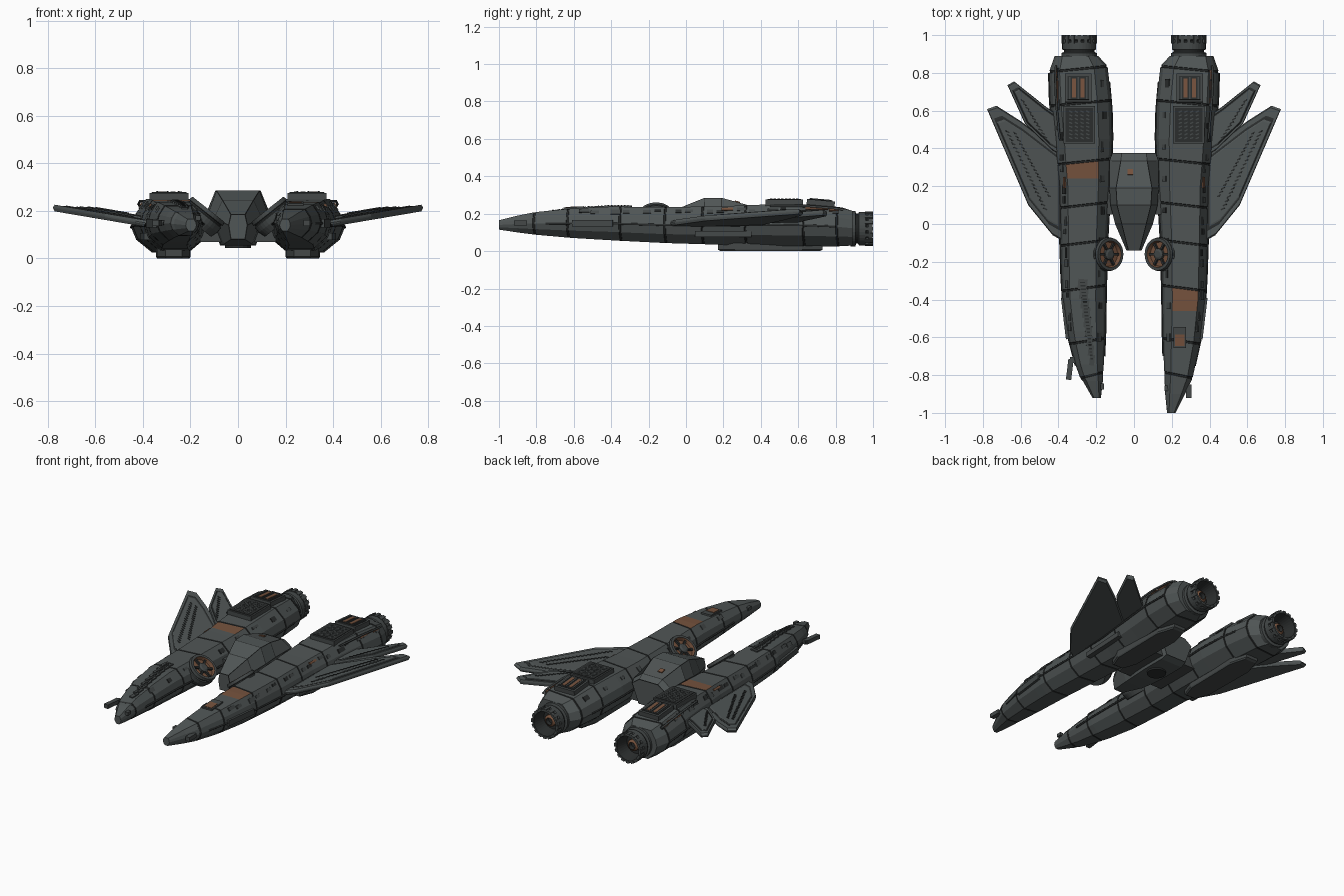
import bpy, bmesh, math, random
from mathutils import Matrix, Vector

cube = bpy.data.objects.get("Cube")
if cube:
    bpy.data.objects.remove(cube, do_unlink=True)
random.seed(4)


def material(name, rgb):
    m = bpy.data.materials.new(name)
    m.use_nodes = True
    m.diffuse_color = (*rgb, 1)
    m.node_tree.nodes["Principled BSDF"].inputs["Base Color"].default_value = (*rgb, 1)
    return m


GREY = material("hull grey", (0.08, 0.092, 0.092))
DARK = material("seam dark", (0.024, 0.027, 0.027))
MID = material("trim grey", (0.058, 0.066, 0.066))
RUST = material("rust orange", (0.18, 0.085, 0.047))


def finish(name, bm, mats):
    bmesh.ops.recalc_face_normals(bm, faces=bm.faces)
    mesh = bpy.data.meshes.new(name)
    bm.to_mesh(mesh)
    bm.free()
    for m in mats:
        mesh.materials.append(m)
    ob = bpy.data.objects.new(name, mesh)
    bpy.context.collection.objects.link(ob)
    return ob


def loft(name, rings, mats, pick=lambda i, j: 0, inset=None):
    """Skin a list of rings; pick gives the material of face j in band i."""
    bm = bmesh.new()
    loops = [[bm.verts.new(p) for p in r] for r in rings]
    n = len(loops[0])
    for i in range(len(loops) - 1):
        for j in range(n):
            k = (j + 1) % n
            f = bm.faces.new((loops[i][j], loops[i][k], loops[i + 1][k], loops[i + 1][j]))
            f.material_index = pick(i, j)
    bm.faces.new(loops[0])
    bm.faces.new(loops[-1]).material_index = pick(len(loops) - 2, 0)
    if inset:
        bm.normal_update()
        chosen = [f for f in bm.faces if f.calc_center_median().z > inset]
        rim = bmesh.ops.inset_individual(bm, faces=chosen, thickness=0.004)
        for f in rim["faces"]:
            f.material_index = 1
    return finish(name, bm, mats)


def lathe(name, profile, mat, mats, pick, seg=32):
    """Revolve (radius, height) pairs about the local z axis."""
    rings = [[mat @ Vector((r * math.cos(a), r * math.sin(a), h))
              for a in (math.tau * k / seg for k in range(seg))] for r, h in profile]
    return loft(name, rings, mats, lambda i, j: pick(i))


def boxes(name, items, mat):
    """One object from many (matrix, size) blocks."""
    bm = bmesh.new()
    for m, size in items:
        bmesh.ops.create_cube(bm, size=1, matrix=m @ Matrix.Diagonal((*size, 1)))
    return finish(name, bm, [mat])


def at(x, y, z, rot=0, axis='Z'):
    return Matrix.Translation((x, y, z)) @ Matrix.Rotation(rot, 4, axis)


# Hull stations: y, inner x, outer x, bottom z, top z
STATIONS = [(-1, .175, .22, .115, .165), (-.9, .165, .27, .1, .19), (-.8, .16, .31, .088, .208),
            (-.6, .152, .355, .07, .228), (-.4, .15, .38, .058, .238), (-.1, .143, .39, .043, .235),
            (.2, .125, .4, .034, .24), (.45, .115, .425, .03, .25), (.65, .12, .445, .026, .25),
            (.82, .14, .45, .026, .235), (.89, .19, .42, .03, .215)]
SECTION = [(.23, 1), (.82, 1), (.95, .74), (1, .5), (.93, .25), (.72, 0),
           (.28, 0), (.07, .25), (0, .5), (.05, .74)]


def stations(s):
    if s > 0:
        return STATIONS
    return [(-.35 + (t[0] + .35) * .877 if t[0] < -.35 else t[0], *t[1:]) for t in STATIONS]


def dims(y, s):
    st = stations(s)
    for a, b in zip(st, st[1:]):
        if y <= b[0] + 1e-6:
            t = (y - a[0]) / (b[0] - a[0])
            return [p + (q - p) * t for p, q in zip(a[1:], b[1:])]
    return st[-1][1:]


def on_hull(u, v, y, s):
    xi, xo, zb, zt = dims(y, s)
    return Vector((s * (xi + (xo - xi) * u), y, zb + (zt - zb) * v))


def top_mat(s, x, y, lift=0.0, turn=0.0):
    slope = math.atan2(dims(y + .03, s)[3] - dims(y - .03, s)[3], .06)
    return at(s * x, y, dims(y, s)[3] + lift, slope, 'X') @ Matrix.Rotation(turn * s, 4, 'Z')


def hull(s, label):
    seams = [-.8, -.62, -.34, -.1, .1, .33, .64, .82]
    patch = (-.46, -.345) if s > 0 else (.24, .325)
    cuts = [(t[0], 1) for t in stations(s) if min(abs(t[0] - q) for q in seams) > .025]
    cuts.append((patch[0], 1))
    for q in seams:
        cuts += [(q - .006, 1), (q - .004, .972), (q + .004, .972), (q + .006, 1)]
    cuts.sort()
    rings = []
    for y, k in cuts:
        near = min(abs(y - q) for q in seams) < .01
        ring = []
        for u, v in SECTION:
            p = on_hull(.5 + (u - .5) * k, .5 + (v - .5) * k, y, s)
            p.y -= .03 * (u - .5) if near else 0
            ring.append(p)
        rings.append(ring)

    def pick(i, j):
        a, b = cuts[i], cuts[min(i + 1, len(cuts) - 1)]
        if min(a[1], b[1]) < 1:
            return 1
        mid = (a[0] + b[0]) / 2
        return 2 if j == 0 and patch[0] < mid < patch[1] else 0
    loft(label + "_hull", rings, [GREY, DARK, RUST], pick)


def plate(name, outline, s, lift, thick, scale, mat):
    """Flat slanted plate of the wing plan, shrunk about its middle."""
    cx = sum(p[0] for p in outline) / len(outline)
    cy = sum(p[1] for p in outline) / len(outline)
    rings = []
    for h, k in ((0, scale - .03), (thick * .4, scale), (thick * .6, scale), (thick, scale - .03)):
        rings.append([(s * (cx + (x - cx) * k), cy + (y - cy) * k,
                       .135 + lift + h + (cx + (x - cx) * k - .4) * .17) for x, y in outline])
    loft(name, rings, [mat])


MAIN_WING = [(.36, -.1), (.43, -.06), (.56, .1), (.778, .608), (.728, .626), (.6, .545), (.36, .36)]
REAR_WING = [(.38, .36), (.43, .39), (.577, .53), (.67, .735), (.635, .755), (.465, .62), (.38, .56)]

for s, label in ((1, "left"), (-1, "right")):
    hull(s, label)

    # Engine nozzle with petals
    axis = at(s * .29, 0, .12, -math.pi / 2, 'X')
    lathe(label + "_engine", [(.095, .88), (.095, .905), (.08, .91), (.08, .92), (.09, .925), (.09, .96),
          (.083, .965), (.083, .972), (.09, .977), (.088, .997), (.076, .997), (.06, .92)],
          axis, [MID, DARK], lambda i: 1 if i in (2, 6, 10) else 0)
    lathe(label + "_engine_core", [(.036, .91), (.036, .945), (.022, .955), (.02, .93)], axis,
          [RUST, DARK], lambda i: 1 if i == 2 else 0, 16)
    boxes(label + "_nozzle_petals", [(axis @ Matrix.Rotation(math.tau * k / 16, 4, 'Z')
          @ at(.086, 0, .978), (.014, .02, .044)) for k in range(16)], MID)

    # Wings with raised panels and slot rows
    for part, outline, lift in (("main", MAIN_WING, 0), ("rear", REAR_WING, .012)):
        name = label + "_" + part + "_wing"
        plate(name, outline, s, lift, .028, 1, GREY)
        plate(name + "_seam", outline, s, lift + .026, .004, .84, DARK)
        plate(name + "_panel", outline, s, lift + .028, .005, .78, GREY)
    slots = []
    for (x0, y0), (x1, y1), n, lift in (((.47, .08), (.68, .51), 20, 0), ((.45, .15), (.64, .5), 18, 0),
                                        ((.47, .46), (.6, .67), 11, .012)):
        for k in range(n):
            x, y = x0 + (x1 - x0) * k / n, y0 + (y1 - y0) * k / n
            slots.append((at(s * x, y, .169 + lift + (x - .4) * .17, -.17 * s, 'Y')
                          @ Matrix.Rotation(.5 * s, 4, 'Z'), (.022, .007, .004)))
    boxes(label + "_wing_slots", slots, DARK)

    # Grille and rear vent on the hull top
    boxes(label + "_vent_bases", [(top_mat(s, .29, .525, .008), (.165, .2, .036)),
                                  (top_mat(s, .295, .72, .008), (.14, .15, .04))], MID)
    boxes(label + "_grille_bed", [(top_mat(s, .29, .525, .027), (.145, .18, .004))], DARK)
    boxes(label + "_grille_slats", [(top_mat(s, .245 + .03 * i, .455 + .02 * j, .027, .4),
          (.018, .007, .008)) for i in range(4) for j in range(8)], MID)
    boxes(label + "_rear_vent_bed", [(top_mat(s, .295, .72, .029), (.115, .125, .004))], DARK)
    boxes(label + "_rear_vent_glow", [(top_mat(s, x, .72, .031), (.02, .1, .004))
                                      for x in (.272, .318)], RUST)
    boxes(label + "_rear_vent_bars", [(top_mat(s, x, .72, .031), (.007, .115, .008))
                                      for x in (.25, .295, .34)], MID)

    # Belly skid
    skid = [(.235, .17), (.305, .17), (.34, .26), (.345, .62), (.31, .73), (.23, .73), (.2, .62), (.205, .26)]
    loft(label + "_belly_skid", [[(s * (.272 + (x - .272) * k), .45 + (y - .45) * k, z) for x, y in skid]
         for z, k in ((0, .95), (.008, 1), (.045, 1))], [MID])

    # Round tilted intake beside the cockpit
    tilt = at(s * .145, -.16, .18, -.67 * s, 'Y')
    lathe(label + "_intake", [(.08, -.05), (.09, -.02), (.09, .005), (.084, .008), (.084, .014), (.09, .017),
          (.086, .034), (.07, .034), (.064, .012)], tilt, [MID, DARK, RUST],
          lambda i: {3: 1, 6: 0, 7: 2}.get(i, 0))
    boxes(label + "_intake_spokes", [(tilt @ Matrix.Rotation(math.pi * k / 3, 4, 'Z') @ at(0, 0, .018),
          (.13, .012, .014)) for k in range(3)], DARK)
    lathe(label + "_intake_hub", [(.03, .01), (.03, .028), (.018, .034)], tilt, [MID], lambda i: 0, 16)

    # Small plates along the outer and inner slopes
    greebles = {GREY: [], DARK: []}
    for k in range(26):
        y = -.6 + 1.4 * k / 25
        outer = k % 3 > 0
        ends = ((.82, 1), (.95, .74)) if outer else ((.23, 1), (.05, .74))
        a, b = on_hull(*ends[0], y, s), on_hull(*ends[1], y, s)
        p = a.lerp(b, random.uniform(.35, .65))
        ang = -math.atan2(b.z - a.z, b.x - a.x)
        greebles[random.choice((GREY, DARK))].append(
            (at(*p, ang, 'Y'), (random.uniform(.015, .03), random.uniform(.025, .06), .01)))
    boxes(label + "_slope_plates", greebles[GREY], MID)
    boxes(label + "_slope_recesses", greebles[DARK], DARK)
    streaks = []
    for y, length in ((.22, .06), (.7, .12), (.79, .05)):
        p = on_hull(.87, .91, y, s)
        streaks.append((at(*p, .9 * s, 'Y'), (.014, length, .014)))
    boxes(label + "_rust_streaks", streaks, RUST)

    # Side fairing, belt line and aft pipe
    boxes(label + "_side_fairing", [(at(*on_hull(.985, .5, -.5, s), -.12 * s), (.024, .22, .035)),
                                    (at(*on_hull(.96, .28, .2, s), -.05 * s), (.03, .3, .03))], MID)
    for name, u, v, y0, y1, r in (("belt", 1, .5, -.75, .8, .006), ("aft_pipe", .9, .96, .45, .84, .006),
                                  ("inner_belt", 0, .5, -.7, .75, .006)):
        curve = bpy.data.curves.new(label + "_" + name, 'CURVE')
        curve.dimensions = '3D'
        curve.bevel_depth = r
        curve.bevel_resolution = 1
        line = curve.splines.new('POLY')
        line.points.add(10)
        for k, pt in enumerate(line.points):
            pt.co = (*on_hull(u, v, y0 + (y1 - y0) * k / 10, s), 1)
        curve.materials.append(DARK if "belt" in name else MID)
        bpy.context.collection.objects.link(bpy.data.objects.new(label + "_" + name, curve))

# Different nose fittings on each hull
boxes("left_nose_probe", [(at(.29, -.885, .15), (.028, .07, .025)), (at(.265, -.86, .15), (.06, .02, .02)),
                          (at(.172, -.87, .17), (.02, .03, .02))], MID)
boxes("right_nose_probe", [(at(-.34, -.77, .15, -.12), (.028, .11, .025)),
                           (at(-.31, -.72, .15), (.06, .03, .02)), (at(-.168, -.86, .17), (.02, .03, .02))], MID)
boxes("left_nose_hatch_frame", [(top_mat(1, .242, -.6, .002), (.068, .11, .012))], MID)
boxes("left_nose_hatch", [(top_mat(1, .242, -.615, .008), (.05, .06, .006))], RUST)
boxes("right_nose_strip", [(top_mat(-1, .272 - .05 * k / 8, -.32 - .05 * k, .002, .1),
                            (.05 - .003 * k, .056, .01)) for k in range(9)], MID)
boxes("right_nose_slots", [(top_mat(-1, .272 - .05 * k / 24, -.31 - .0175 * k, .007),
                            (.026 - .0006 * k, .007, .005)) for k in range(24)], DARK)

# Cockpit pod: y, half widths (top, middle, bottom), heights (bottom, middle, top)
POD = [(-.14, .03, .04, .03, .08, .14, .185), (0, .065, .1, .06, .06, .17, .245),
       (.1, .09, .125, .07, .055, .19, .285), (.19, .095, .13, .075, .055, .2, .285),
       (.335, .07, .13, .075, .055, .2, .245), (.375, .065, .115, .07, .07, .19, .225)]
loft("cockpit_pod", [[(-t, y, zt), (t, y, zt), (m, y, zm), (b, y, zb), (-b, y, zb), (-m, y, zm)]
                     for y, t, m, b, zb, zm, zt in POD], [GREY, DARK], inset=.13)
boxes("hull_bridge", [(at(0, .2, .12), (.32, .3, .1))], MID)
boxes("cockpit_rust_spot", [(at(-.02, .275, .264, -.27, 'X'), (.03, .03, .006))], RUST)
lathe("belly_hatch", [(.055, .045), (.055, .058), (.05, .06)], at(0, .2, 0), [DARK], lambda i: 0, 16)
